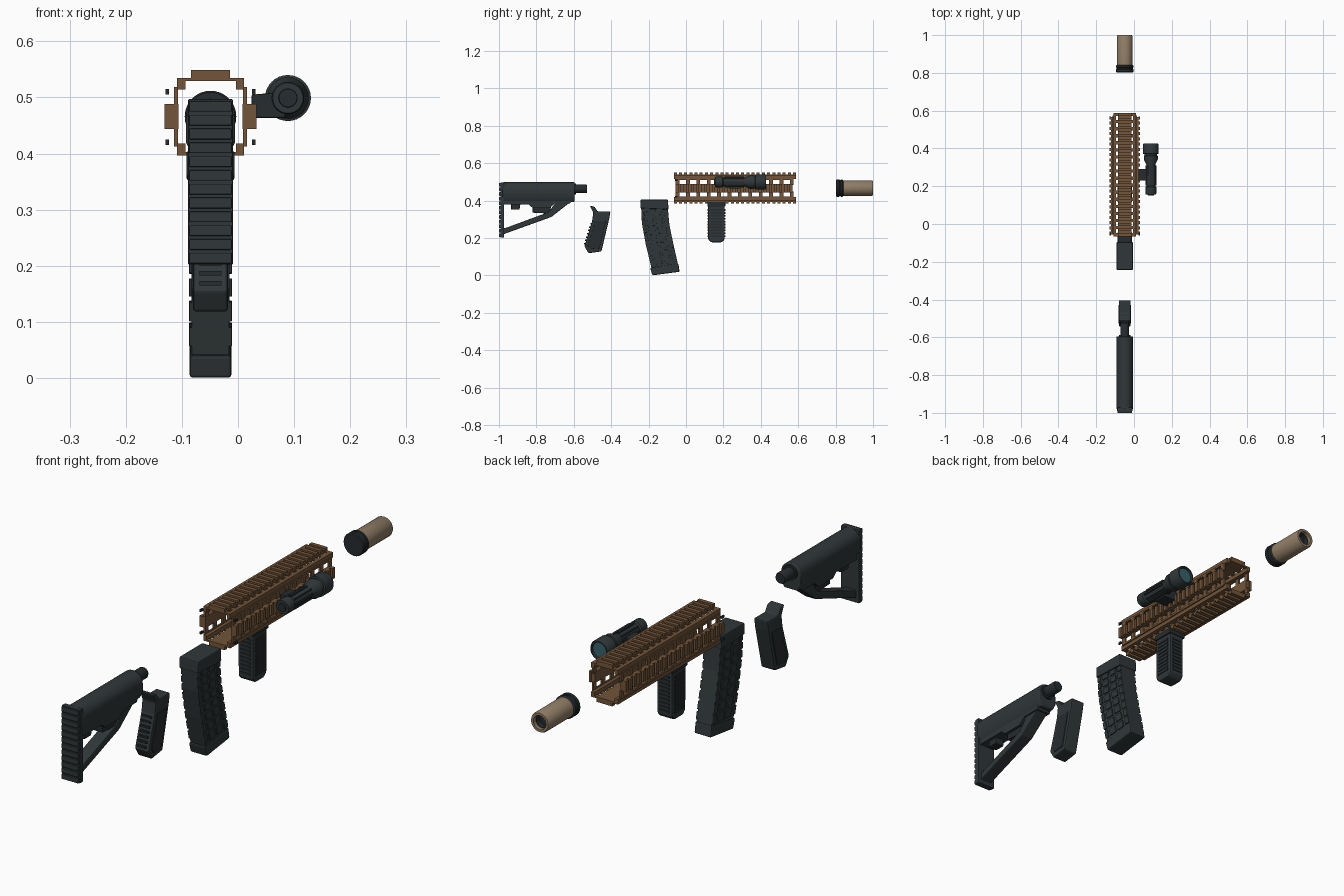
import bpy, bmesh, math
from mathutils import Vector

CX = -0.049   # centre line of the parts
CZ = 0.466    # bore height


def material(name, rgb):
    m = bpy.data.materials.new(name)
    m.diffuse_color = (*rgb, 1)
    return m


DARK = material("dark polymer", (0.030, 0.038, 0.041))
BLACK = material("black metal", (0.020, 0.025, 0.028))
BROWN = material("brown metal", (0.17, 0.09, 0.042))
TAN = material("tan metal", (0.28, 0.205, 0.135))
LENS = material("blue glass", (0.04, 0.12, 0.15))


def finish(name, bm, mat, bevel=0.0, smooth=False):
    bmesh.ops.recalc_face_normals(bm, faces=bm.faces)
    me = bpy.data.meshes.new(name)
    bm.to_mesh(me)
    bm.free()
    me.materials.append(mat)
    ob = bpy.data.objects.new(name, me)
    bpy.context.collection.objects.link(ob)
    if bevel:
        mod = ob.modifiers.new("bevel", 'BEVEL')
        mod.width, mod.segments, mod.limit_method = bevel, 2, 'ANGLE'
    if smooth:
        bpy.context.view_layer.objects.active = ob
        ob.select_set(True)
        bpy.ops.object.shade_smooth_by_angle(angle=math.radians(35))
        ob.select_set(False)
    return ob


def extrude(bm, ring, offset):
    n = len(ring)
    a = [bm.verts.new(p) for p in ring]
    b = [bm.verts.new(Vector(p) + Vector(offset)) for p in ring]
    bm.faces.new(a[::-1])
    bm.faces.new(b)
    for i in range(n):
        bm.faces.new((a[i], a[(i + 1) % n], b[(i + 1) % n], b[i]))


def add_box(bm, x0, x1, y0, y1, z0, z1):
    extrude(bm, [(x0, y0, z0), (x1, y0, z0), (x1, y0, z1), (x0, y0, z1)], (0, y1 - y0, 0))


def add_side(bm, pts, x0, x1):
    extrude(bm, [(x0, y, z) for y, z in pts], (x1 - x0, 0, 0))


def side_part(name, pts, half, mat, bevel=0.0):
    bm = bmesh.new()
    add_side(bm, pts, CX - half, CX + half)
    return finish(name, bm, mat, bevel)


def lathe(name, pts, x, z, mat, n=32):
    """Turn (y, radius) pairs around an axis along y."""
    bm = bmesh.new()
    rings = [[bm.verts.new((x + r * math.cos(2 * math.pi * i / n), y, z + r * math.sin(2 * math.pi * i / n)))
              for i in range(n)] for y, r in pts]
    for a, b in zip(rings, rings[1:]):
        for i in range(n):
            bm.faces.new((a[i], a[(i + 1) % n], b[(i + 1) % n], b[i]))
    bm.faces.new(rings[0])
    bm.faces.new(rings[-1])
    return finish(name, bm, mat, smooth=True)


# Stock: rounded body, neck tube, lower frame, lever, ribbed butt pad
bm = bmesh.new()
arc = [(0.044 * math.cos(math.radians(a)), 0.455 + 0.043 * math.sin(math.radians(a))) for a in range(0, 181, 15)]
extrude(bm, [(CX + x, -0.98, z) for x, z in [(-0.044, 0.42), (-0.03, 0.393), (0.03, 0.393), (0.044, 0.42)] + arc],
        (0, 0.385, 0))
finish("stock_body", bm, DARK, 0.004, True)
lathe("stock_tube", [(-0.62, 0.03), (-0.588, 0.03), (-0.588, 0.023), (-0.534, 0.023), (-0.528, 0.020)], CX, CZ - 0.004, BLACK)
side_part("stock_upper_frame", [(-0.98, 0.40), (-0.98, 0.378), (-0.84, 0.378), (-0.82, 0.36), (-0.73, 0.36),
                                (-0.70, 0.385), (-0.62, 0.385), (-0.61, 0.40)], 0.032, DARK)
side_part("stock_strut", [(-0.985, 0.205), (-0.97, 0.222), (-0.72, 0.312), (-0.61, 0.398), (-0.69, 0.398),
                          (-0.735, 0.338), (-0.965, 0.253), (-0.985, 0.253)], 0.026, DARK, 0.004)
bm = bmesh.new()
add_side(bm, [(-0.935, 0.352), (-0.89, 0.352), (-0.885, 0.385), (-0.935, 0.385)], CX - 0.02, CX + 0.02)
add_side(bm, [(-0.82, 0.335), (-0.73, 0.33), (-0.72, 0.372), (-0.82, 0.372)], CX - 0.02, CX + 0.02)
finish("stock_lever", bm, BLACK, 0.003)
bm = bmesh.new()
add_box(bm, CX - 0.040, CX + 0.040, -0.992, -0.972, 0.202, 0.497)
for i in range(12):
    z = 0.204 + i * 0.0246
    add_box(bm, CX - 0.038, CX + 0.038, -1.0, -0.991, z, z + 0.019)
finish("butt_pad", bm, DARK, 0.002)

# Pistol grip with side panels and back ridges
side_part("pistol_grip", [(-0.543, 0.155), (-0.521, 0.118), (-0.452, 0.128), (-0.41, 0.305), (-0.404, 0.342),
                          (-0.473, 0.342), (-0.489, 0.367), (-0.514, 0.372), (-0.496, 0.335), (-0.502, 0.289)],
          0.031, DARK, 0.005)
side_part("grip_panel", [(-0.526, 0.16), (-0.512, 0.14), (-0.463, 0.145), (-0.428, 0.29), (-0.487, 0.29)],
          0.034, BLACK, 0.002)
bm = bmesh.new()
for i in range(7):
    t = i / 7
    y, z = -0.542 + 0.04 * t, 0.165 + 0.125 * t
    add_box(bm, CX - 0.02, CX + 0.02, y - 0.004, y + 0.012, z, z + 0.008)
finish("grip_ridges", bm, BLACK)

# Curved magazine
BACK = [(-0.24, 0.37), (-0.236, 0.28), (-0.215, 0.165), (-0.185, 0.04)]
FRONT = [(-0.098, 0.37), (-0.089, 0.27), (-0.067, 0.165), (-0.042, 0.055)]


def mag_point(u, v):
    t = min(v * 3, 2.9999)
    i = int(t)
    b = Vector(BACK[i]).lerp(Vector(BACK[i + 1]), t - i)
    return b.lerp(Vector(FRONT[i]).lerp(Vector(FRONT[i + 1]), t - i), u)


side_part("magazine_body", BACK + FRONT[::-1], 0.034, DARK, 0.003)
side_part("magazine_collar", [(-0.244, 0.358), (-0.094, 0.352), (-0.096, 0.405), (-0.243, 0.405)], 0.043, DARK, 0.005)
side_part("magazine_base", [(-0.192, 0.04), (-0.18, 0.0), (-0.034, 0.019), (-0.041, 0.064)], 0.037, DARK, 0.005)
bm = bmesh.new()
for u0, u1 in ((0.0, 0.12), (0.2, 0.44), (0.52, 0.76), (0.84, 1.0)):
    for j in range(8):
        v0, v1 = 0.04 + j * 0.118, 0.04 + j * 0.118 + 0.09
        add_side(bm, [mag_point(u0, v0), mag_point(u1, v0), mag_point(u1, v1), mag_point(u0, v1)],
                 CX - 0.038, CX + 0.038)
finish("magazine_ribs", bm, DARK, 0.001)

# Handguard: four toothed rails joined by corner strips and windowed walls
Y0, Y1 = -0.065, 0.588
bm = bmesh.new()
for s in (1, -1):
    def bx(x0, x1, y0, y1, h0, h1):
        add_box(bm, CX + x0, CX + x1, y0, y1, *sorted((CZ + s * h0, CZ + s * h1)))
    bx(-0.035, 0.035, Y0, Y1, 0.063, 0.073)
    for i in range(24):
        y = Y0 + i * 0.0277
        bx(-0.035, 0.035, y, y + 0.016, 0.072, 0.083)
    for m in (1, -1):
        def mx(x0, x1, *rest):
            bx(*sorted((m * x0, m * x1)), *rest)
        mx(0.045, 0.060, Y0, Y1, 0.048, 0.069)
        mx(0.058, 0.065, Y0 + 0.01, Y1 - 0.02, 0.045, 0.053)
        for i in range(18):
            y = Y0 + i * 0.0374
            mx(0.033, 0.047, y, y + 0.017, 0.063, 0.069)
        for i in range(12):
            y = Y0 + 0.01 + i * 0.0555
            mx(0.058, 0.065, y, y + 0.02, 0.018, 0.05)
finish("handguard_frame", bm, BROWN)
bm = bmesh.new()
for m in (1, -1):
    def sx(a, b, *rest):
        x0, x1 = sorted((CX + m * a, CX + m * b))
        add_box(bm, x0, x1, *rest)
    sx(0.057, 0.073, Y0 + 0.009, 0.567, CZ - 0.022, CZ + 0.022)
    for i in range(23):
        y = Y0 + 0.009 + i * 0.0277
        sx(0.072, 0.082, y, y + 0.016, CZ - 0.022, CZ + 0.022)
finish("side_rails", bm, BROWN)
bm = bmesh.new()
for m in (1, -1):
    for h in (0.044, -0.046):
        add_box(bm, CX + m * 0.077 - 0.003, CX + m * 0.077 + 0.003, -0.06, -0.045, CZ + h - 0.005, CZ + h + 0.005)
finish("handguard_pins", bm, BLACK)

# Vertical foregrip
side_part("foregrip", [(0.118, 0.385), (0.118, 0.192), (0.135, 0.176), (0.19, 0.176), (0.207, 0.192), (0.207, 0.385)],
          0.034, DARK, 0.007)
bm = bmesh.new()
for i in range(10):
    z = 0.205 + i * 0.0155
    add_box(bm, CX - 0.037, CX + 0.037, 0.132, 0.193, z, z + 0.009)
    add_box(bm, CX - 0.022, CX + 0.022, 0.115, 0.21, z, z + 0.009)
finish("foregrip_ridges", bm, BLACK)
bm = bmesh.new()
add_box(bm, CX - 0.039, CX + 0.039, 0.115, 0.21, 0.368, 0.392)
finish("foregrip_clamp", bm, BLACK, 0.003)

# Flashlight and its side mount
FX, FZ = 0.089, 0.499
lathe("flashlight_body", [(0.156, 0.018), (0.156, 0.027), (0.162, 0.029), (0.195, 0.029), (0.2, 0.024), (0.315, 0.024),
                          (0.342, 0.037), (0.36, 0.037), (0.362, 0.034), (0.37, 0.034), (0.372, 0.041), (0.42, 0.041),
                          (0.427, 0.038), (0.427, 0.033), (0.415, 0.031)], FX, FZ, DARK)
lathe("flashlight_lens", [(0.414, 0.032), (0.419, 0.031)], FX, FZ, LENS)
lathe("flashlight_button", [(0.151, 0.014), (0.151, 0.016), (0.158, 0.017)], FX, FZ, BLACK)
bm = bmesh.new()
for i in range(8):
    a = i * math.pi / 4
    c, s = 0.025 * math.cos(a), 0.025 * math.sin(a)
    add_box(bm, FX + c - 0.004, FX + c + 0.004, 0.205, 0.31, FZ + s - 0.004, FZ + s + 0.004)
finish("flashlight_ribs", bm, BLACK)
bm = bmesh.new()
extrude(bm, [(0.024, 0.23, 0.463), (0.085, 0.23, 0.463), (0.085, 0.23, 0.5), (0.06, 0.23, 0.508), (0.024, 0.23, 0.505)],
        (0, 0.062, 0))
finish("flashlight_mount", bm, BLACK, 0.003)

# Muzzle cylinder with dark collar and open end
lathe("muzzle_collar", [(0.803, 0.04), (0.803, 0.043), (0.807, 0.046), (0.819, 0.046), (0.821, 0.043), (0.826, 0.043),
                        (0.828, 0.046), (0.837, 0.046), (0.842, 0.041)], CX, CZ, BLACK)
lathe("muzzle_body", [(0.84, 0.041), (0.994, 0.041), (1.0, 0.038), (1.0, 0.028), (0.96, 0.028)], CX, CZ, TAN)
lathe("muzzle_bore", [(0.955, 0.0275), (0.985, 0.0275), (0.985, 0.025), (0.965, 0.025)], CX, CZ, BLACK)
